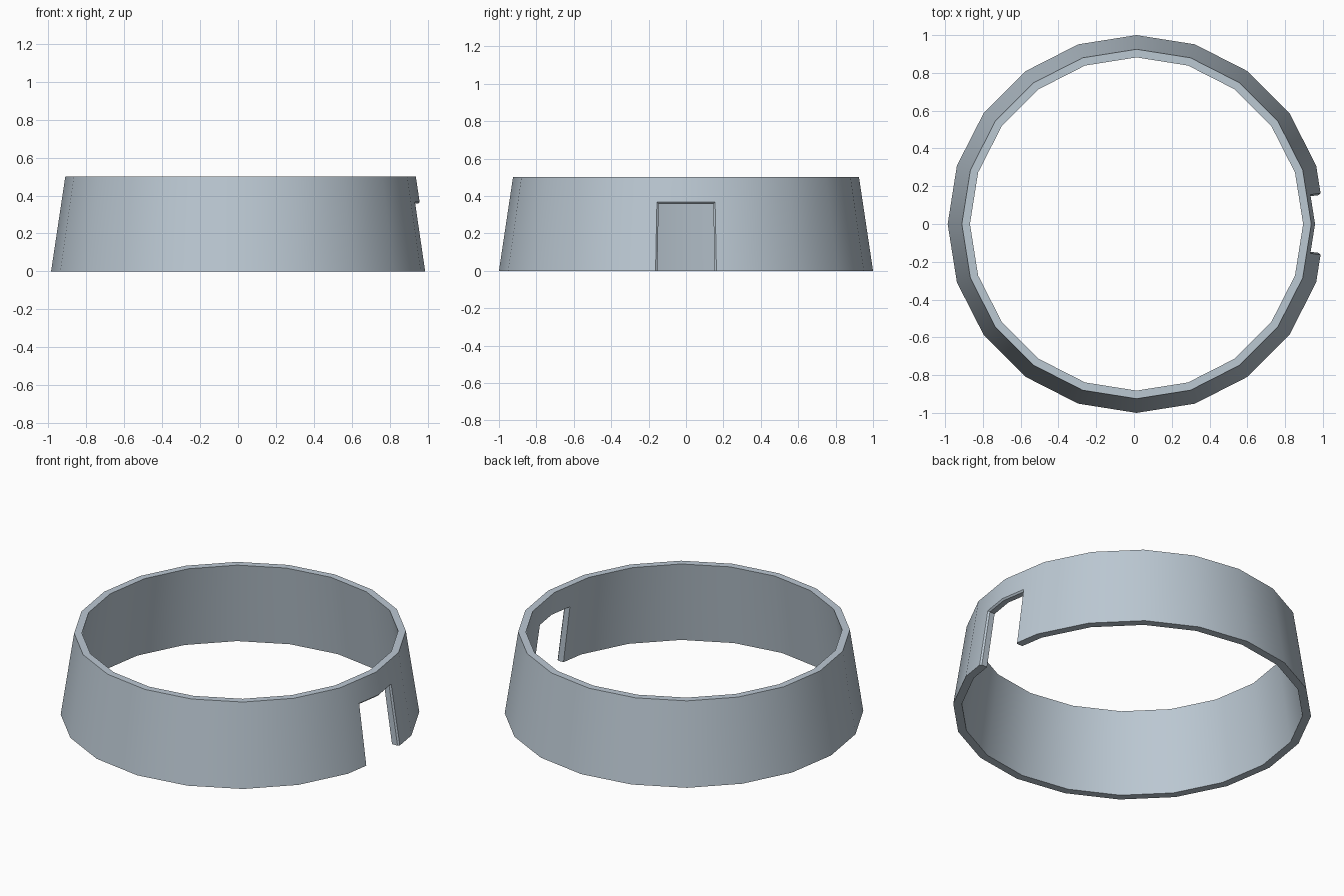
import bpy, bmesh, math

if "Cube" in bpy.data.objects:
    bpy.data.objects.remove(bpy.data.objects["Cube"])

SIDES = 20
CX = 0.0135
HEIGHT = 0.5
NOTCH_TOP = 0.357


def make_object(name, bm):
    mesh = bpy.data.meshes.new(name)
    bmesh.ops.recalc_face_normals(bm, faces=bm.faces)
    bm.to_mesh(mesh)
    bm.free()
    obj = bpy.data.objects.new(name, mesh)
    bpy.context.collection.objects.link(obj)
    return obj


# Tapered ring: four-point wall profile lofted around z
bm = bmesh.new()
profile = [(1.0, 0), (0.925, HEIGHT), (0.882, HEIGHT), (0.952, 0)]
rings = []
for i in range(SIDES):
    a = math.tau * i / SIDES
    rings.append([bm.verts.new((CX + r * math.cos(a), r * math.sin(a), z)) for r, z in profile])
for i in range(SIDES):
    a, b = rings[i], rings[(i + 1) % SIDES]
    for j in range(4):
        k = (j + 1) % 4
        bm.faces.new((a[j], b[j], b[k], a[k]))
ring = make_object("tapered_ring", bm)

# Doorway cutter, slightly narrower at the top
bm = bmesh.new()
bmesh.ops.create_cube(bm, size=1)
for v in bm.verts:
    up = v.co.z > 0
    v.co.x = 1.2 if v.co.x > 0 else 0.7
    v.co.y = math.copysign(0.146 if up else 0.155, v.co.y)
    v.co.z = NOTCH_TOP if up else -0.1
cutter = make_object("notch_cutter", bm)
cutter.hide_render = True

mod = ring.modifiers.new("notch", "BOOLEAN")
mod.operation = "DIFFERENCE"
mod.solver = "EXACT"
mod.object = cutter
bpy.context.view_layer.objects.active = ring
ring.select_set(True)
bpy.ops.object.modifier_apply(modifier=mod.name)
bpy.data.objects.remove(cutter)

# Small chamfer on the outer rim of the notch
bm = bmesh.new()
bm.from_mesh(ring.data)


def outer(f):
    c = f.calc_center_median()
    n = f.normal
    return n.x * (c.x - CX) + n.y * c.y > 0.5


def notch_face(f):
    c = f.calc_center_median()
    return c.x > 0.8 and abs(c.y) < 0.17 and 0.02 < c.z < 0.37 and not outer(f) and \
        (abs(f.normal.y) > 0.9 or f.normal.z < -0.9)


edges = [e for e in bm.edges if len(e.link_faces) == 2
         and sum(outer(f) for f in e.link_faces) == 1
         and sum(notch_face(f) for f in e.link_faces) == 1]
bmesh.ops.bevel(bm, geom=edges, offset=0.01, segments=1, affect="EDGES", profile=0.5)
bm.to_mesh(ring.data)
bm.free()

# Single grey colour
mat = bpy.data.materials.new("blue_grey")
mat.diffuse_color = (0.5, 0.58, 0.65, 1)
mat.use_nodes = True
mat.node_tree.nodes["Principled BSDF"].inputs["Base Color"].default_value = mat.diffuse_color
ring.data.materials.clear()
ring.data.materials.append(mat)
for p in ring.data.polygons:
    p.material_index = 0
bpy.ops.object.shade_smooth_by_angle(angle=math.radians(30))
